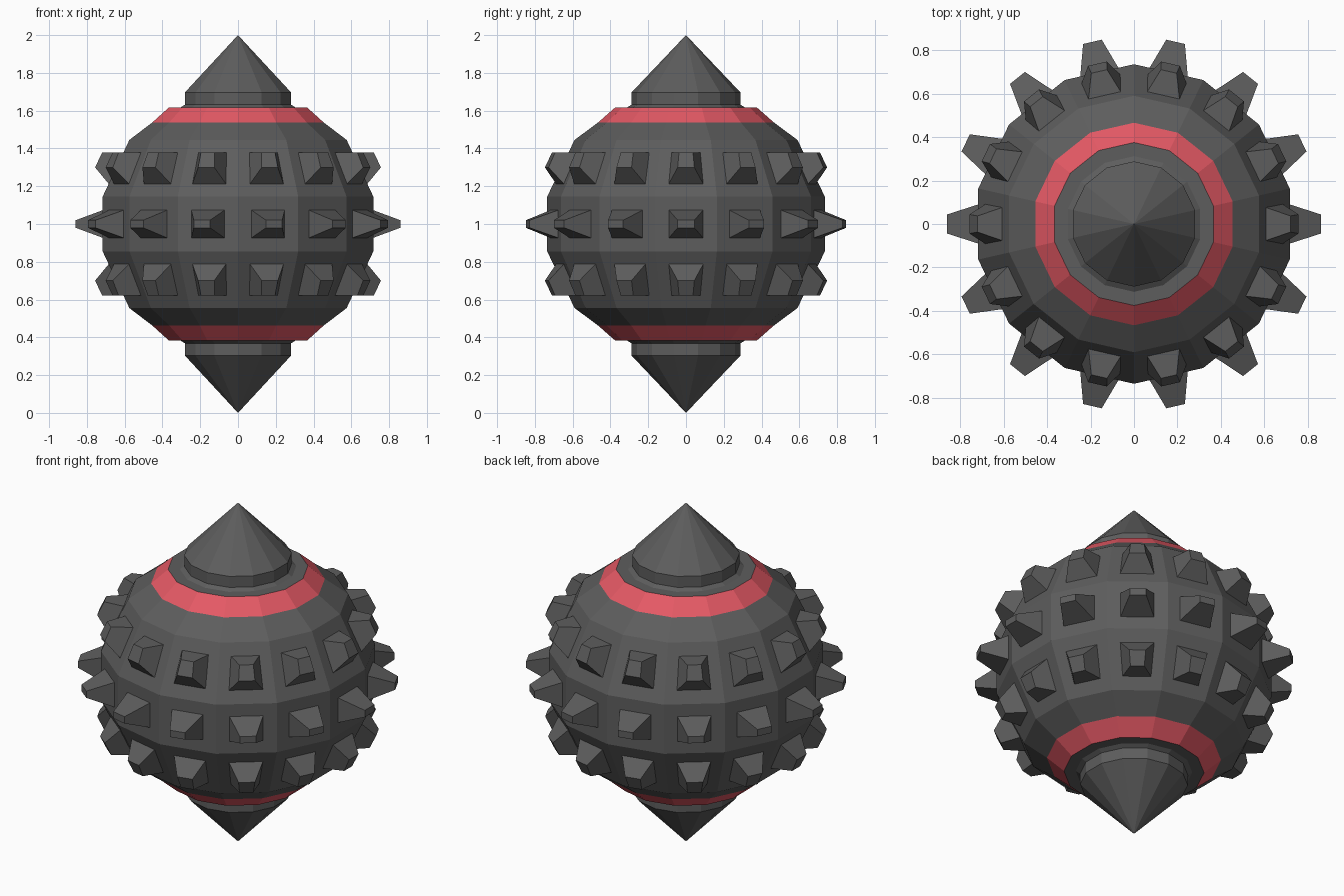
import bpy, bmesh, math
from mathutils import Vector

if "Cube" in bpy.data.objects:
    bpy.data.objects.remove(bpy.data.objects["Cube"])

N = 14            # sides of every ring
CZ = 1.0          # height of the mirror plane
STEP = 2 * math.pi / N
APO = math.cos(STEP / 2)


def material(name, rgb):
    m = bpy.data.materials.new(name)
    m.diffuse_color = (*rgb, 1)
    m.use_nodes = True
    m.node_tree.nodes["Principled BSDF"].inputs["Base Color"].default_value = m.diffuse_color
    return m


RED = material("red", (0.78, 0.1, 0.13))
DARK = material("dark_grey", (0.11, 0.11, 0.11))


def finish(bm, name, mat):
    bmesh.ops.recalc_face_normals(bm, faces=bm.faces)
    me = bpy.data.meshes.new(name)
    bm.to_mesh(me)
    bm.free()
    me.materials.append(mat)
    ob = bpy.data.objects.new(name, me)
    bpy.context.collection.objects.link(ob)
    return ob


def lathe(name, profile, mat):
    """Spin (radius, z offset) points into a 14-sided flat-faced surface."""
    bm = bmesh.new()
    rings = []
    for r, z in profile:
        if r == 0:
            rings.append([bm.verts.new((0, 0, CZ + z))] * N)
        else:
            rings.append([bm.verts.new((r * math.cos((i + 0.5) * STEP),
                                        r * math.sin((i + 0.5) * STEP), CZ + z))
                          for i in range(N)])
    for a, b in zip(rings, rings[1:]):
        for i in range(N):
            j = (i + 1) % N
            quad = list(dict.fromkeys((a[i], a[j], b[j], b[i])))
            bm.faces.new(quad)
    return finish(bm, name, mat)


def studs(name, z, r, tilt, base, tip, length):
    """Ring of tapered studs; base = (half width low, half width high, half height)."""
    bm = bmesh.new()
    for i in range(N):
        a = i * STEP
        radial = Vector((math.cos(a), math.sin(a), 0))
        side = Vector((-math.sin(a), math.cos(a), 0))
        up = Vector((0, 0, 1))
        out = radial * math.cos(tilt) + up * math.sin(tilt)
        along = up * math.cos(tilt) - radial * math.sin(tilt)
        c = radial * r + up * (CZ + z)
        loops = []
        for (lo, hi, h), d in ((base, 0), (tip, length)):
            loops.append([bm.verts.new(c + out * d + side * s + along * t) for s, t in
                          ((-lo, -h), (lo, -h), (hi, h), (-hi, h))])
        b, t = loops
        bm.faces.new(t)
        for k in range(4):
            m = (k + 1) % 4
            bm.faces.new((b[k], b[m], t[m], t[k]))
    return finish(bm, name, DARK)


# Faceted hull
lathe("hull", [(0.466, -0.537), (0.59, -0.445), (0.735, -0.145),
               (0.735, 0.145), (0.59, 0.445), (0.466, 0.537)], DARK)

# Red bands, pointed caps and slanted stud rows, above and below
for s, where in ((1, "upper"), (-1, "lower")):
    lathe(where + "_red_band", [(0.466, s * 0.537), (0.375, s * 0.617)], RED)
    lathe(where + "_cap", [(0.375, s * 0.617), (0.312, s * 0.617), (0.288, s * 0.632),
                           (0.288, s * 0.697), (0, s * 1.0)], DARK)
    wide, narrow, tw, tn = 0.091, 0.076, 0.044, 0.037
    base = (wide, narrow, 0.091) if s > 0 else (narrow, wide, 0.091)
    tip = (tw, tn, 0.043) if s > 0 else (tn, tw, 0.043)
    studs(where + "_studs", s * 0.295, 0.6625 * APO, s * math.radians(25.2), base, tip, 0.102)

# Long studs round the equator
studs("middle_studs", 0, 0.735 * APO, 0, (0.09, 0.09, 0.073), (0.044, 0.044, 0.02), 0.143)
